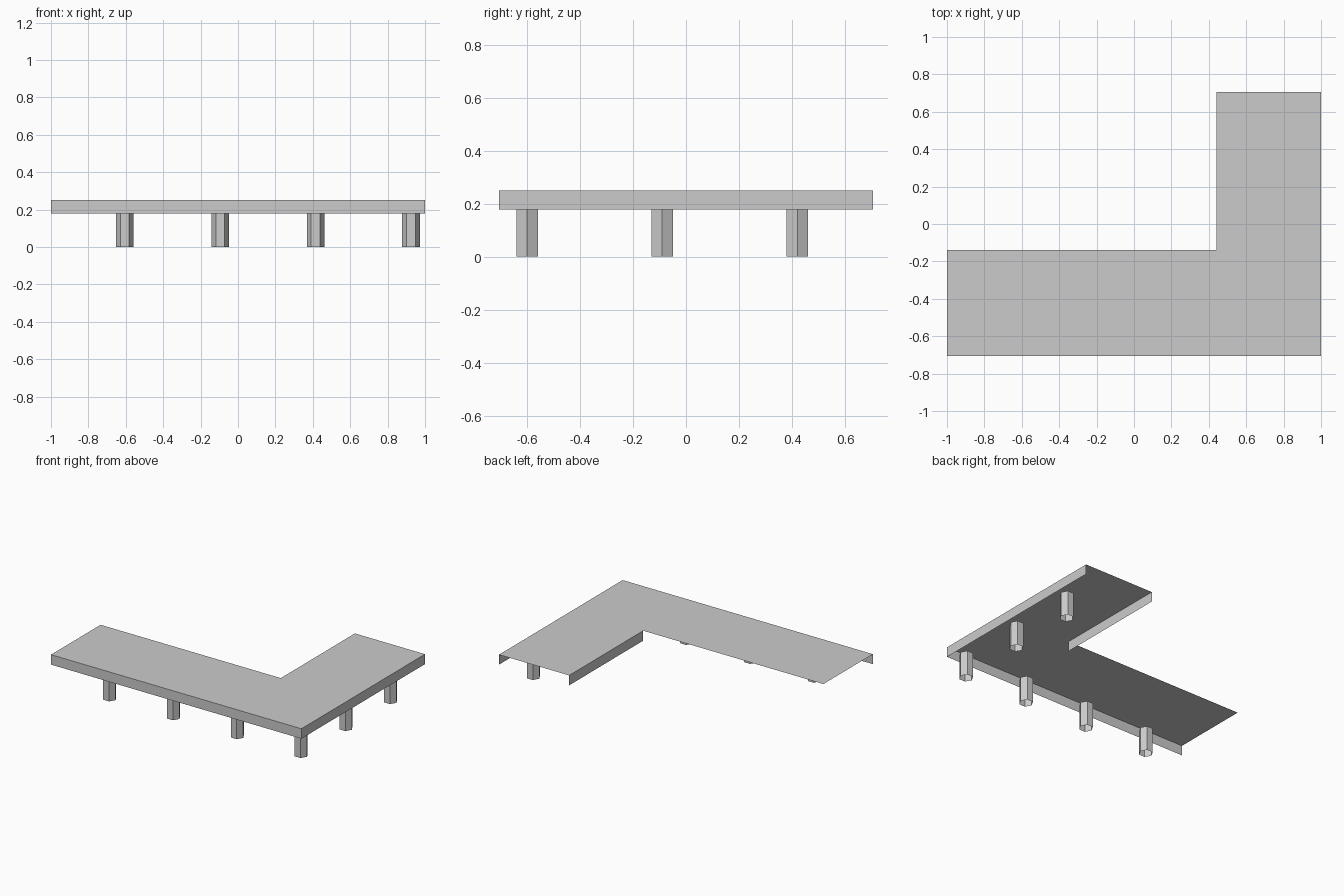
import bpy
import bmesh
from mathutils import Matrix

cube = bpy.data.objects.get("Cube")
if cube:
    bpy.data.objects.remove(cube)

grey = bpy.data.materials.new("plain grey")
grey.use_nodes = True
GREY = (0.6, 0.6, 0.6, 1)
grey.diffuse_color = GREY
grey.node_tree.nodes["Principled BSDF"].inputs["Base Color"].default_value = GREY

TOP, RIM = 0.25, 0.178          # deck height and lower edge of the skirts
X, Y = 1.0, 0.705               # outer half sizes
IN_X, IN_Y = 0.44, -0.14        # inner corner of the L


def finish(bm, name):
    mesh = bpy.data.meshes.new(name)
    bm.to_mesh(mesh)
    bm.free()
    mesh.materials.append(grey)
    obj = bpy.data.objects.new(name, mesh)
    bpy.context.collection.objects.link(obj)
    return obj


def sheet(name, points):
    bm = bmesh.new()
    bm.faces.new([bm.verts.new(p) for p in points])
    return finish(bm, name)


def skirt(name, a, b):
    # Thin upright strip hanging from the deck edge a to b
    return sheet(name, [(*a, RIM), (*b, RIM), (*b, TOP), (*a, TOP)])


# L-shaped deck, a single sheet
outline = [(-X, -Y), (X, -Y), (X, Y), (IN_X, Y), (IN_X, IN_Y), (-X, IN_Y)]
sheet("deck", [(x, y, TOP) for x, y in outline])

# Skirts on three edges; the others stay open
skirt("front_skirt", outline[0], outline[1])
skirt("left_skirt", outline[1], outline[2])
skirt("inner_skirt", outline[3], outline[4])


def leg(name, x, y):
    # Open six-sided tube with corners towards +x and -x
    bm = bmesh.new()
    bmesh.ops.create_cone(bm, cap_ends=False, segments=6, radius1=0.047,
                          radius2=0.047, depth=RIM,
                          matrix=Matrix.Translation((x, y, RIM / 2)))
    # Turn corners onto the x axis if the primitive starts on y
    if max(v.co.x for v in bm.verts) - x < 0.045:
        bmesh.ops.rotate(bm, verts=bm.verts, cent=(x, y, 0),
                         matrix=Matrix.Rotation(0.5236, 3, 'Z'))
    bmesh.ops.recalc_face_normals(bm, faces=bm.faces)
    return finish(bm, name)


# Four legs along the front, two more along the left wing
STEP = 0.51
for i in range(4):
    leg(f"front_leg_{i + 1}", 0.925 - i * STEP, -0.6)
for i in range(1, 3):
    leg(f"wing_leg_{i}", 0.925, -0.6 + i * STEP)
